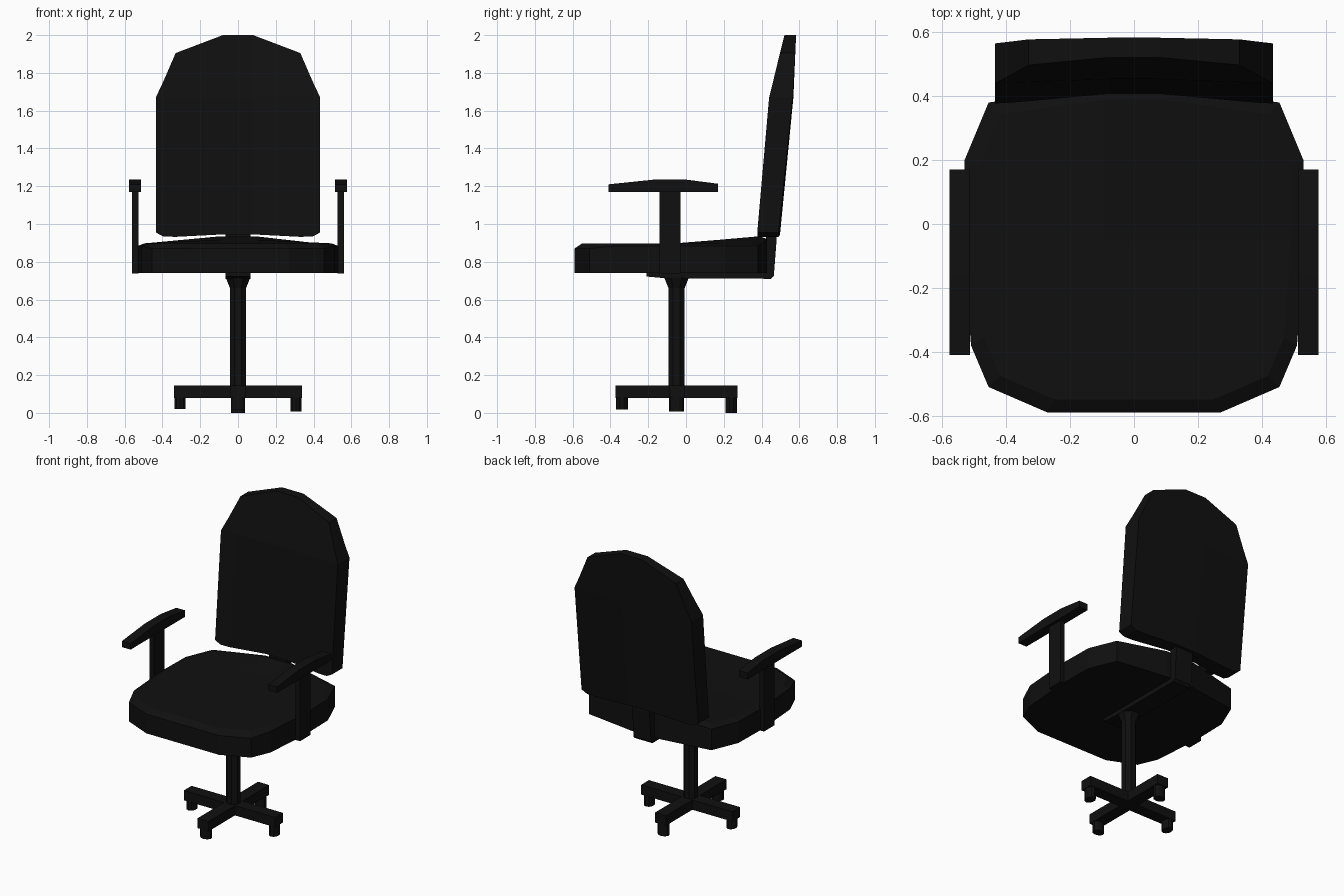
import bpy, bmesh, math
from mathutils import Vector, Matrix

if "Cube" in bpy.data.objects:
    bpy.data.objects.remove(bpy.data.objects["Cube"])

black = bpy.data.materials.new("black")
black.diffuse_color = (0.005, 0.005, 0.005, 1)
black.use_nodes = True
black.node_tree.nodes["Principled BSDF"].inputs["Base Color"].default_value = black.diffuse_color
CY = -0.05  # y of the central column


def finish(name, bm):
    bmesh.ops.remove_doubles(bm, verts=bm.verts, dist=0.0005)
    bmesh.ops.recalc_face_normals(bm, faces=bm.faces)
    me = bpy.data.meshes.new(name)
    bm.to_mesh(me)
    bm.free()
    me.materials.append(black)
    ob = bpy.data.objects.new(name, me)
    bpy.context.collection.objects.link(ob)
    return ob


def layered(name, grids):
    """Solid from stacked point grids: first and last are caps, rims are bridged."""
    bm = bmesh.new()
    vs = [[[bm.verts.new(p) for p in row] for row in g] for g in grids]
    r, c = len(vs[0]), len(vs[0][0])

    def face(*corners):
        unique = []
        for v in corners:
            if all((v.co - u.co).length > 0.0005 for u in unique):
                unique.append(v)
        if len(unique) > 2:
            bm.faces.new(unique)

    for g in (vs[0], vs[-1]):
        for i in range(r - 1):
            for j in range(c - 1):
                face(g[i][j], g[i][j + 1], g[i + 1][j + 1], g[i + 1][j])
    rim = ([(0, j) for j in range(c)] + [(i, c - 1) for i in range(1, r)] +
           [(r - 1, j) for j in range(c - 2, -1, -1)] + [(i, 0) for i in range(r - 2, 0, -1)])
    for a, b in zip(vs, vs[1:]):
        for (i, j), (k, l) in zip(rim, rim[1:] + rim[:1]):
            face(a[i][j], a[k][l], b[k][l], b[i][j])
    return finish(name, bm)


def extruded(name, profile, x0, x1):
    """Extrude a (y, z) profile along x."""
    bm = bmesh.new()
    f = bm.faces.new([bm.verts.new((x0, y, z)) for y, z in profile])
    new = bmesh.ops.extrude_face_region(bm, geom=[f])["geom"]
    bmesh.ops.translate(bm, vec=(x1 - x0, 0, 0),
                        verts=[v for v in new if isinstance(v, bmesh.types.BMVert)])
    return finish(name, bm)


def cone(name, loc, r1, r2, z0, z1, sides, stretch=(1, 1), turn=0.0):
    bm = bmesh.new()
    mat = (Matrix.Translation((loc[0], loc[1], (z0 + z1) / 2)) @
           Matrix.Diagonal((stretch[0], stretch[1], 1, 1)) @ Matrix.Rotation(turn, 4, 'Z'))
    bmesh.ops.create_cone(bm, cap_ends=True, segments=sides, radius1=r1, radius2=r2,
                          depth=z1 - z0, matrix=mat)
    return finish(name, bm)


def interp(pts, t):
    for (a, u), (b, v) in zip(pts, pts[1:]):
        if t <= b:
            break
    return u + (v - u) * (t - a) / (b - a)


# Seat: (y, half width) rows; the middle rises towards the back
rows = [(-0.59, 0.27), (-0.51, 0.455), (-0.38, 0.51), (-0.05, 0.535), (0.2, 0.53), (0.38, 0.455)]


def seat_grid(scale, height):
    grid = []
    for y, w in rows:
        yc = 0.43 if y == 0.38 else y
        pts = [(-w, y), (-0.1, yc), (0.1, yc), (w, y)]
        grid.append([(px * scale, (py + 0.08) * scale - 0.08, height(px, py)) for px, py in pts])
    return grid


def seat_top(x, y):
    return 0.898 + (0.037 * max(0, y + 0.03) / 0.46 if abs(x) < 0.2 else 0)


layered("seat", [seat_grid(0.92, seat_top),
                 seat_grid(1, lambda x, y: seat_top(x, y) - (0.028 if y < -0.4 else 0.015)),
                 seat_grid(1, lambda x, y: 0.74)])

# Backrest: columns of (x, bottom z, shoulder z, top z), leaning and slightly concave
half = [(0.08, 0.945, 1.67, 2.0), (0.33, 0.932, 1.67, 1.905),
        (0.395, 0.934, 1.67, 1.755), (0.435, 0.955, 1.67, 1.67)]
cols = [(-x, *z) for x, *z in reversed(half)] + half
front = [(0.93, 0.375), (1.67, 0.44), (2.0, 0.518)]
back = [(0.93, 0.488), (1.67, 0.565), (2.0, 0.582)]


def back_grid(line, bow):
    return [[(c[0], interp(line, c[k]) + bow * (1 - abs(c[0]) / 0.435) * min(1, (2.1 - c[k])),
              c[k]) for c in cols] for k in (1, 2, 3)]


layered("backrest", [back_grid(front, 0.038), back_grid(back, 0.01)])

# Support bar under the seat and up into the backrest
extruded("back_support", [(-0.21, 0.745), (-0.21, 0.722), (-0.1, 0.712), (0.45, 0.71), (0.465, 0.725),
                          (0.48, 0.92), (0.475, 1.0), (0.425, 1.0), (0.42, 0.745)], -0.065, 0.065)

# Armrests
pad = [(-0.41, 1.17), (0.17, 1.17), (0.17, 1.213), (0.0, 1.235), (-0.17, 1.235), (-0.41, 1.21)]
post = [(-0.14, 0.737), (-0.03, 0.737), (-0.03, 1.18), (-0.14, 1.18)]
for side, s in (("left", -1), ("right", 1)):
    extruded(side + "_arm_pad", pad, s * 0.513, s * 0.578)
    extruded(side + "_arm_post", post, s * 0.528, s * 0.56)

# Column with flared top
cone("column", (0, CY), 0.046, 0.046, 0.08, 0.70, 8, turn=math.pi / 8)
cone("column_flare", (0, CY), 0.046, 0.072, 0.66, 0.72, 8, turn=math.pi / 8)

# Four-legged base with casters
for i, (dx, dy, foot) in enumerate([(1, 0, 0.008), (0, 1, 0.0), (-1, 0, 0.02), (0, -1, 0.018)]):
    bm = bmesh.new()
    bmesh.ops.create_cube(bm, size=1)
    for v in bm.verts:
        along, across = (v.co.x + 0.5) * (0.34 if dx else 0.322), v.co.y * 0.082
        v.co = Vector((dx * along - dy * across, CY + dy * along + dx * across,
                       0.113 + v.co.z * 0.066))
    finish(f"base_leg_{i + 1}", bm)
    cone(f"caster_{i + 1}", (dx * 0.307, CY + dy * 0.289), 0.04, 0.04, foot, 0.09, 10,
         stretch=(0.78, 1) if dx else (1, 0.78))
